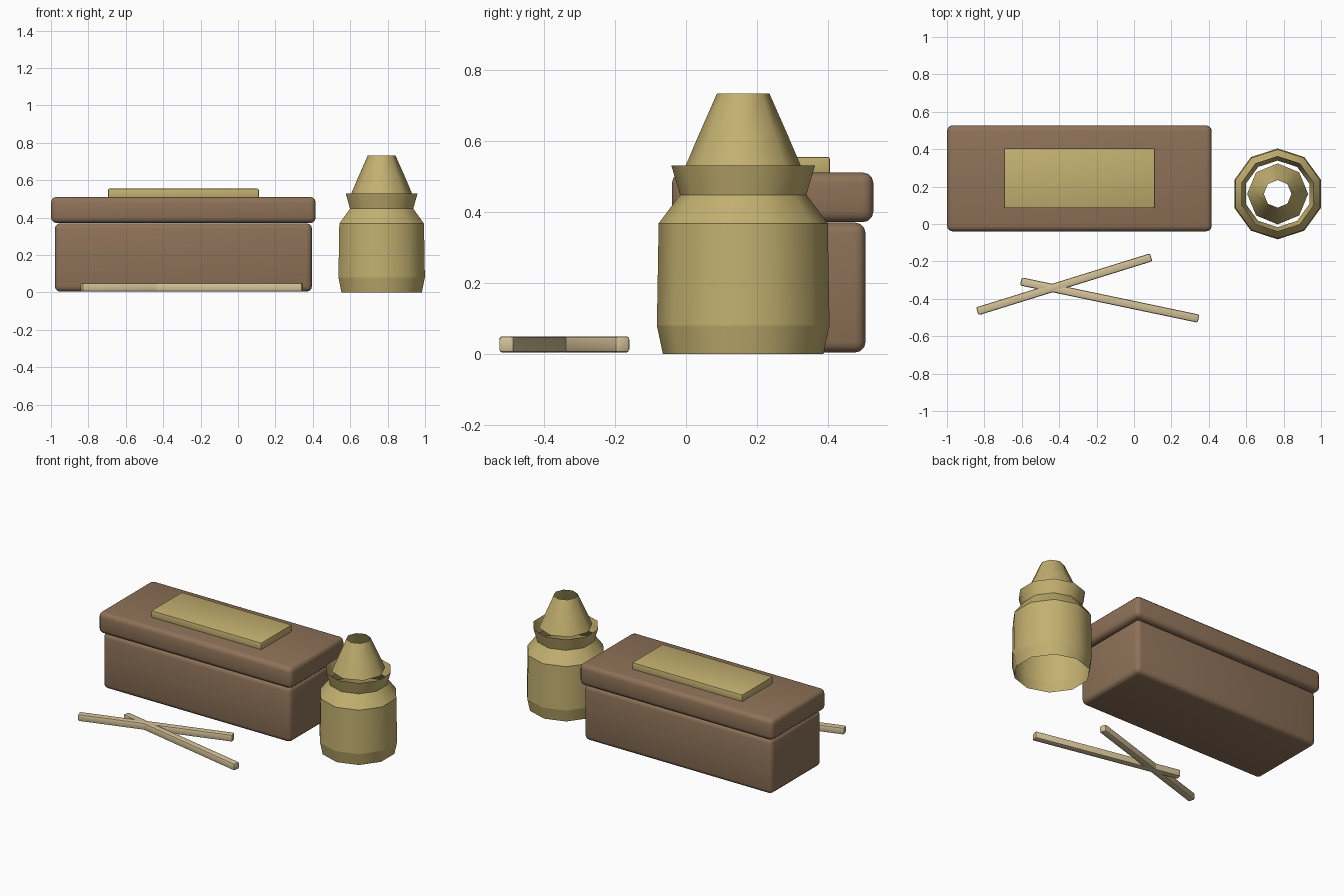
import bpy, bmesh, math
from mathutils import Vector

old = bpy.data.objects.get("Cube")
if old:
    bpy.data.objects.remove(old, do_unlink=True)


def material(name, rgb):
    m = bpy.data.materials.new(name)
    m.use_nodes = True
    m.diffuse_color = (*rgb, 1)
    m.node_tree.nodes["Principled BSDF"].inputs["Base Color"].default_value = (*rgb, 1)
    return m


brown = material("brown wood", (0.27, 0.168, 0.098))
tan = material("olive tan", (0.546, 0.434, 0.162))
pale = material("pale wood", (0.658, 0.539, 0.314))


def add_object(name, bm, mat):
    mesh = bpy.data.meshes.new(name)
    bm.to_mesh(mesh)
    bm.free()
    mesh.materials.append(mat)
    ob = bpy.data.objects.new(name, mesh)
    bpy.context.collection.objects.link(ob)
    return ob


def rounded_block(name, size, centre, mat, bevel, segments=3, turn=0):
    bm = bmesh.new()
    bmesh.ops.create_cube(bm, size=1)
    bmesh.ops.scale(bm, vec=size, verts=bm.verts)
    bmesh.ops.bevel(bm, geom=bm.edges[:], offset=bevel, segments=segments,
                    profile=0.5, affect='EDGES')
    for f in bm.faces:
        f.smooth = True
    ob = add_object(name, bm, mat)
    ob.location = centre
    ob.rotation_euler.z = turn
    bpy.ops.object.select_all(action='DESELECT')
    ob.select_set(True)
    bpy.context.view_layer.objects.active = ob
    bpy.ops.object.shade_smooth_by_angle(angle=math.radians(40))
    return ob


def open_lathe(name, profile, sides, centre, mat):
    # Open tube: smooth around, creased at every ring
    bm = bmesh.new()
    rings = []
    for r, z in profile:
        angles = [math.pi / 2 + math.tau * i / sides for i in range(sides)]
        rings.append([bm.verts.new((r * math.cos(a), r * math.sin(a), z)) for a in angles])
    for low, high in zip(rings, rings[1:]):
        for i in range(sides):
            j = (i + 1) % sides
            bm.faces.new((low[i], low[j], high[j], high[i])).smooth = True
    for ring in rings:
        for i in range(sides):
            bm.edges.get((ring[i], ring[(i + 1) % sides])).smooth = False
    ob = add_object(name, bm, mat)
    ob.location = centre
    return ob


# Box, lid and plate
rounded_block("box_body", (1.375, 0.525, 0.366), (-0.292, 0.243, 0.187), brown, 0.03)
rounded_block("box_lid", (1.415, 0.567, 0.14), (-0.292, 0.244, 0.441), brown, 0.03)
rounded_block("lid_plate", (0.806, 0.32, 0.055), (-0.292, 0.245, 0.527), tan, 0.006, 2)

# Bottle: open body with flared collar, and a separate open nozzle
spot = (0.768, 0.161, 0)
open_lathe("bottle_body", [(0.226, 0), (0.243, 0.08), (0.238, 0.368),
                           (0.178, 0.448), (0.202, 0.53)], 10, spot, tan)
open_lathe("bottle_nozzle", [(0.163, 0.528), (0.126, 0.615), (0.074, 0.733)], 8, spot, tan)

# Crossed sticks on the ground
ends = {"long_stick_left": ((-0.838, -0.467), (0.092, -0.178)),
        "long_stick_right": ((-0.605, -0.307), (0.345, -0.506))}
for name, (a, b) in ends.items():
    a, b = Vector(a), Vector(b)
    d, mid = b - a, (a + b) / 2
    rounded_block(name, (d.length, 0.044, 0.046), (mid.x, mid.y, 0.027), pale,
                  0.009, 2, math.atan2(d.y, d.x))
